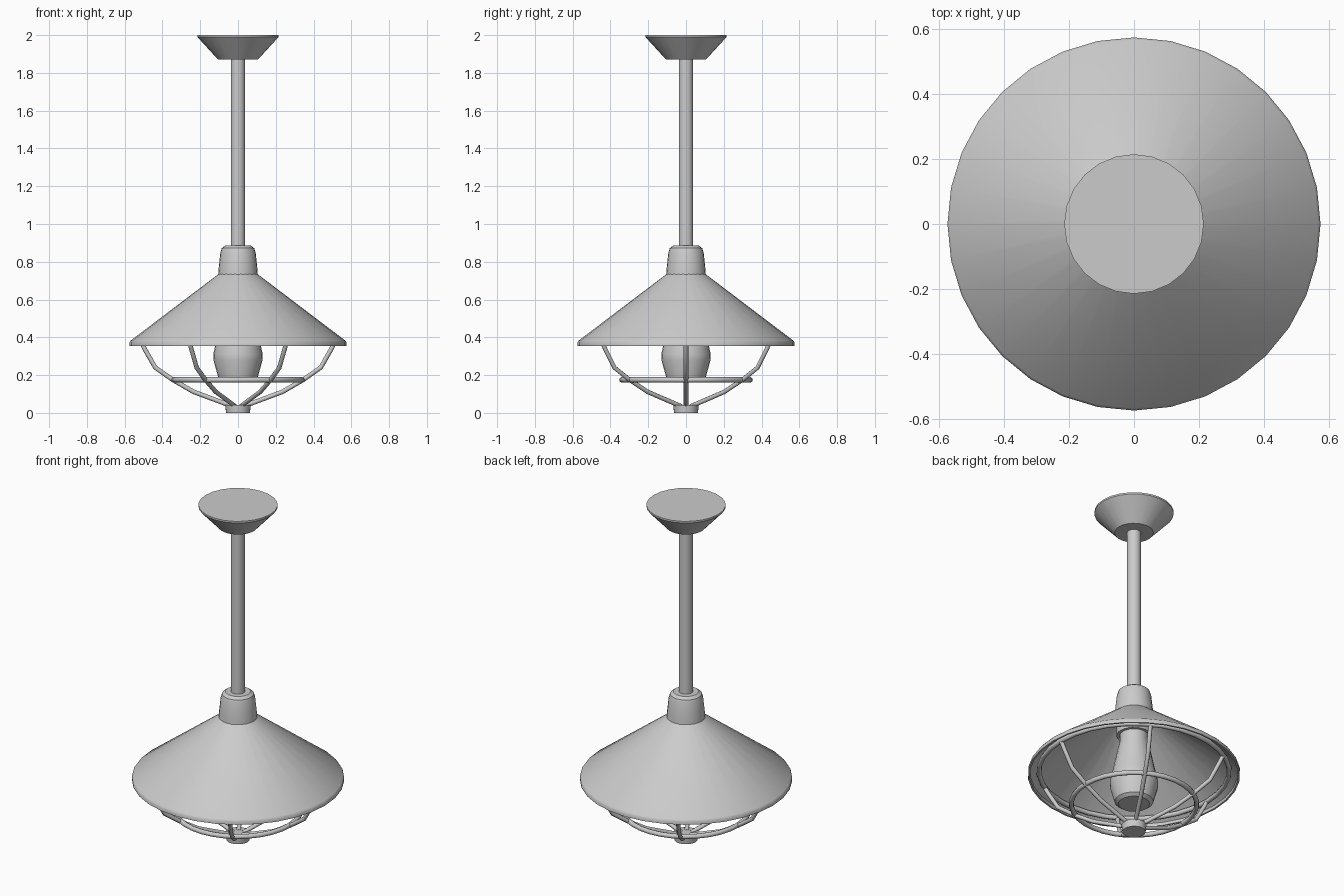
import bpy, math

if "Cube" in bpy.data.objects:
    bpy.data.objects.remove(bpy.data.objects["Cube"])


def smooth(obj, angle=35):
    bpy.ops.object.select_all(action='DESELECT')
    obj.select_set(True)
    bpy.context.view_layer.objects.active = obj
    bpy.ops.object.shade_smooth_by_angle(angle=math.radians(angle))


def lathe(name, profile, sides=24, closed=False):
    """Revolve (radius, z) points round z; open profiles get flat end caps."""
    verts, faces = [], []
    for r, z in profile:
        for i in range(sides):
            a = 2 * math.pi * i / sides
            verts.append((r * math.cos(a), r * math.sin(a), z))
    n = len(profile)
    for j in range(n if closed else n - 1):
        k = (j + 1) % n
        for i in range(sides):
            m = (i + 1) % sides
            faces.append((j * sides + i, j * sides + m, k * sides + m, k * sides + i))
    if not closed:
        faces.append(tuple(reversed(range(sides))))
        faces.append(tuple(range((n - 1) * sides, n * sides)))
    mesh = bpy.data.meshes.new(name)
    mesh.from_pydata(verts, [], faces)
    obj = bpy.data.objects.new(name, mesh)
    bpy.context.collection.objects.link(obj)
    smooth(obj)
    return obj


def ring(name, radius, z, thick):
    bpy.ops.mesh.primitive_torus_add(major_radius=radius, minor_radius=thick,
                                     major_segments=32, minor_segments=8, location=(0, 0, z))
    bpy.context.object.name = name
    smooth(bpy.context.object, 60)


def rod(name, points, radius):
    curve = bpy.data.curves.new(name, 'CURVE')
    curve.dimensions = '3D'
    curve.bevel_depth = radius
    curve.bevel_resolution = 2
    curve.use_fill_caps = True
    spline = curve.splines.new('POLY')
    spline.points.add(len(points) - 1)
    for p, co in zip(spline.points, points):
        p.co = (*co, 1)
    obj = bpy.data.objects.new(name, curve)
    bpy.context.collection.objects.link(obj)
    bpy.ops.object.select_all(action='DESELECT')
    obj.select_set(True)
    bpy.context.view_layer.objects.active = obj
    bpy.ops.object.convert(target='MESH')
    smooth(bpy.context.object, 50)


# Ceiling mount, stem and neck
lathe("ceiling_mount", [(0.105, 1.87), (0.215, 1.99), (0.215, 2.0)])
lathe("stem", [(0.038, 0.87), (0.038, 1.88)], 16)
lathe("neck_cap", [(0.105, 0.73), (0.102, 0.77), (0.094, 0.845), (0.086, 0.872), (0.068, 0.885)])

# Thin conical shade with a short vertical rim, open underneath
lathe("shade", [(0.103, 0.735), (0.568, 0.383), (0.575, 0.373), (0.575, 0.355),
                (0.565, 0.355), (0.563, 0.372), (0.098, 0.725)], 32, closed=True)

# Bulb and its socket
lathe("bulb_socket", [(0.095, 0.60), (0.095, 0.735)])
lathe("bulb", [(0.085, 0.175), (0.105, 0.19), (0.13, 0.28), (0.131, 0.31),
               (0.12, 0.36), (0.078, 0.56), (0.078, 0.61)])

# Wire cage
ring("cage_top_ring", 0.515, 0.38, 0.014)
ring("cage_middle_ring", 0.34, 0.175, 0.014)
rib = [(0.515, 0.38), (0.495, 0.34), (0.438, 0.24), (0.345, 0.175), (0.236, 0.112), (0.03, 0.035)]
for i in range(6):
    a = math.radians(60 * i)
    rod(f"cage_rib_{i + 1}", [(r * math.cos(a), r * math.sin(a), z) for r, z in rib], 0.012)
lathe("cage_end_disc", [(0.063, 0.0), (0.068, 0.042)])
